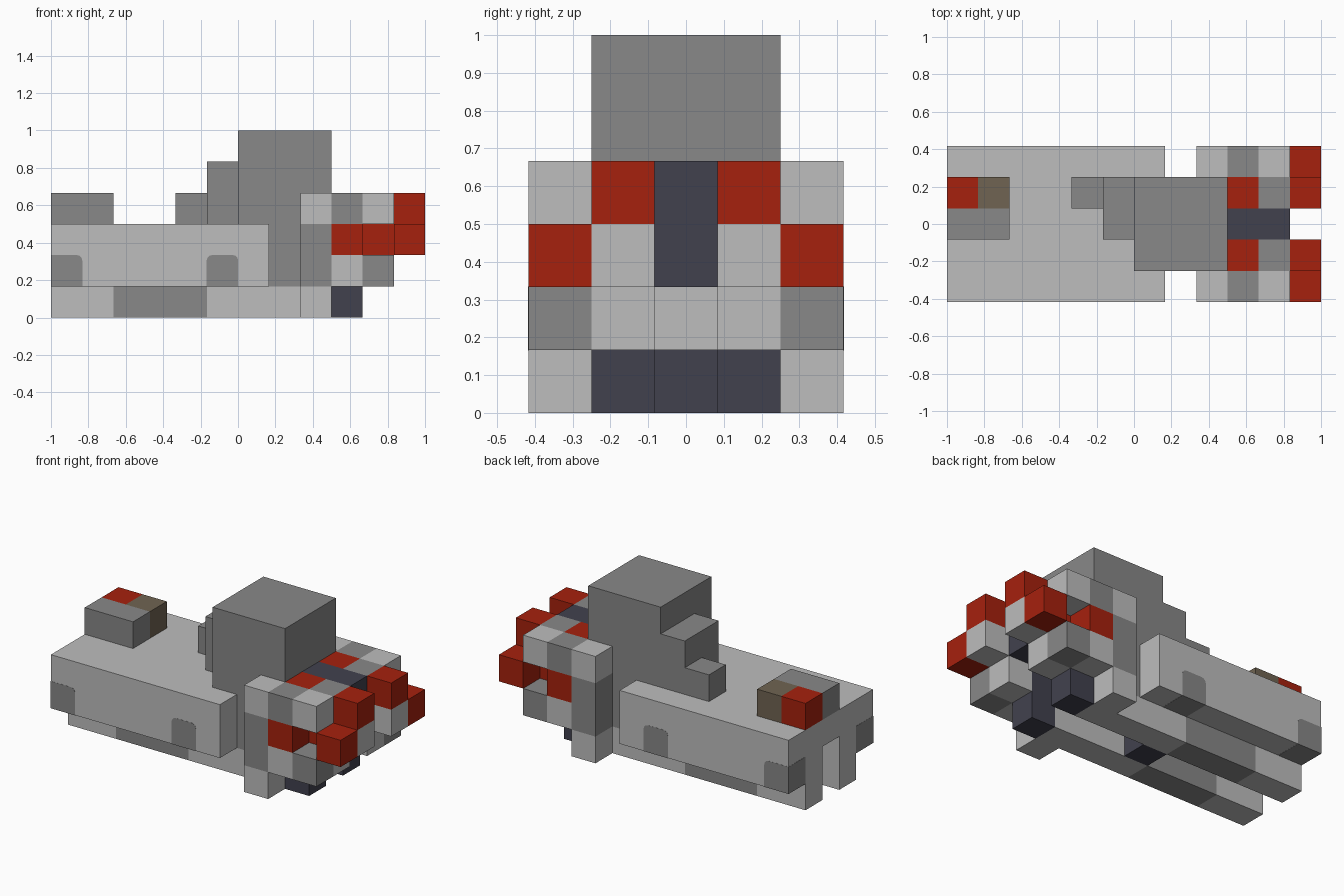
import bpy
import bmesh
from mathutils import Vector

cube = bpy.data.objects.get("Cube")
if cube:
    bpy.data.objects.remove(cube)

CELL = 1 / 6          # edge of one block
WIDTH = 5             # blocks across y


def material(name, rgb):
    mat = bpy.data.materials.new(name)
    mat.use_nodes = True
    colour = (*rgb, 1)
    mat.diffuse_color = colour
    mat.node_tree.nodes["Principled BSDF"].inputs["Base Color"].default_value = colour
    return mat


LIGHT = material("light grey", (0.51, 0.51, 0.51))
DARK = material("dark grey", (0.246, 0.246, 0.246))
RED = material("red", (0.381, 0.015, 0.004))
NAVY = material("dark slate blue", (0.053, 0.053, 0.076))
BROWN = material("brown", (0.162, 0.127, 0.084))


def add_box(bm, x, y, z, grow=0):
    """Add a box spanning block ranges; grow enlarges it by a small amount."""
    low = Vector((x[0] * CELL - 1, (y[0] - WIDTH / 2) * CELL, z[0] * CELL))
    high = Vector((x[1] * CELL - 1, (y[1] - WIDTH / 2) * CELL, z[1] * CELL))
    size = high - low + Vector((grow, grow, grow)) * 2
    verts = bmesh.ops.create_cube(bm, size=1)["verts"]
    bmesh.ops.scale(bm, vec=size, verts=verts)
    bmesh.ops.translate(bm, vec=(low + high) / 2, verts=verts)
    return verts


def finish(name, bm, mat):
    mesh = bpy.data.meshes.new(name)
    bm.to_mesh(mesh)
    bm.free()
    mesh.materials.append(mat)
    obj = bpy.data.objects.new(name, mesh)
    bpy.context.collection.objects.link(obj)
    return obj


def block(name, mat, x, y, z, pair=False):
    """One box, or a pair mirrored across the y centre plane."""
    bm = bmesh.new()
    add_box(bm, x, y, z)
    if pair:
        add_box(bm, x, (WIDTH - y[1], WIDTH - y[0]), z)
    return finish(name, bm, mat)


def arch_patch(name, x, round_left):
    """Dark panels on both flanks with rounded upper corners."""
    bm = bmesh.new()
    for y in ((0, 1), (4, 5)):
        verts = add_box(bm, x, y, (1, 2), grow=0.001)
        top = max(v.co.z for v in verts)
        left = min(v.co.x for v in verts)
        edges = {e for v in verts for e in v.link_edges}
        corners = [e for e in edges
                   if all(abs(v.co.z - top) < 0.0001 for v in e.verts)
                   and abs(e.verts[0].co.x - e.verts[1].co.x) < 0.0001
                   and (round_left or e.verts[0].co.x > left + 0.01)]
        bmesh.ops.bevel(bm, geom=corners, offset=0.03, segments=3,
                        profile=0.5, affect='EDGES')
    return finish(name, bm, DARK)


# Main body with an open channel underneath
block("body_deck", LIGHT, (0, 7), (0, 5), (2, 3))
block("body_side", LIGHT, (0, 7), (0, 2), (1, 2), pair=True)
block("body_core", LIGHT, (5, 9), (2, 3), (1, 2))
arch_patch("rear_flank_patch", (0, 1), False)
arch_patch("front_flank_patch", (5, 6), True)

# Rails under the body
block("rail_rear", LIGHT, (0, 2), (1, 2), (0, 1), pair=True)
block("rail_middle", DARK, (2, 5), (1, 2), (0, 1), pair=True)
block("rail_front", LIGHT, (5, 9), (1, 2), (0, 1), pair=True)
block("rail_tip", NAVY, (9, 10), (1, 2), (0, 2), pair=True)
block("channel_block", NAVY, (5, 6), (2, 3), (0, 1))

# Cabin, its neck and the offset steps behind it
block("cabin", DARK, (6, 9), (1, 4), (3, 6))
block("neck", DARK, (7, 9), (1, 4), (2, 3))
block("neck_side", DARK, (7, 9), (1, 2), (1, 2), pair=True)
block("upper_step", DARK, (5, 6), (2, 4), (3, 5))
block("lower_step", DARK, (4, 5), (3, 4), (3, 4))

# Box on the rear deck
block("rear_box", DARK, (0, 2), (2, 3), (3, 4))
block("rear_box_red", RED, (0, 1), (3, 4), (3, 4))
block("rear_box_brown", BROWN, (1, 2), (3, 4), (3, 4))

# Outer columns of the nose
block("column_foot", LIGHT, (8, 9), (0, 1), (0, 1), pair=True)
block("column_middle", DARK, (8, 9), (0, 1), (1, 3), pair=True)
block("column_top", LIGHT, (8, 9), (0, 1), (3, 4), pair=True)
block("cheek_lower", LIGHT, (9, 10), (0, 1), (1, 2), pair=True)
block("cheek_red", RED, (9, 10), (0, 1), (2, 3), pair=True)
block("cheek_upper", DARK, (9, 10), (0, 1), (3, 4), pair=True)
block("front_lower_corner", DARK, (10, 11), (0, 1), (1, 2), pair=True)
block("front_upper_corner", LIGHT, (10, 11), (0, 1), (3, 4), pair=True)

# Inner nose
block("nose_spine", NAVY, (9, 11), (2, 3), (2, 4))
block("nose_inner", DARK, (9, 10), (1, 2), (2, 3), pair=True)
block("nose_inner_red_top", RED, (9, 10), (1, 2), (3, 4), pair=True)
block("nose_jaw", LIGHT, (10, 11), (1, 2), (1, 2), pair=True)
block("nose_jaw_red", RED, (10, 11), (1, 2), (2, 3), pair=True)
block("nose_brow", DARK, (10, 11), (1, 2), (3, 4), pair=True)

# Foremost blocks
block("tip_light", LIGHT, (11, 12), (1, 2), (2, 3), pair=True)
block("tip_red_upper", RED, (11, 12), (1, 2), (3, 4), pair=True)
block("tip_red_outer", RED, (11, 12), (0, 1), (2, 3), pair=True)
